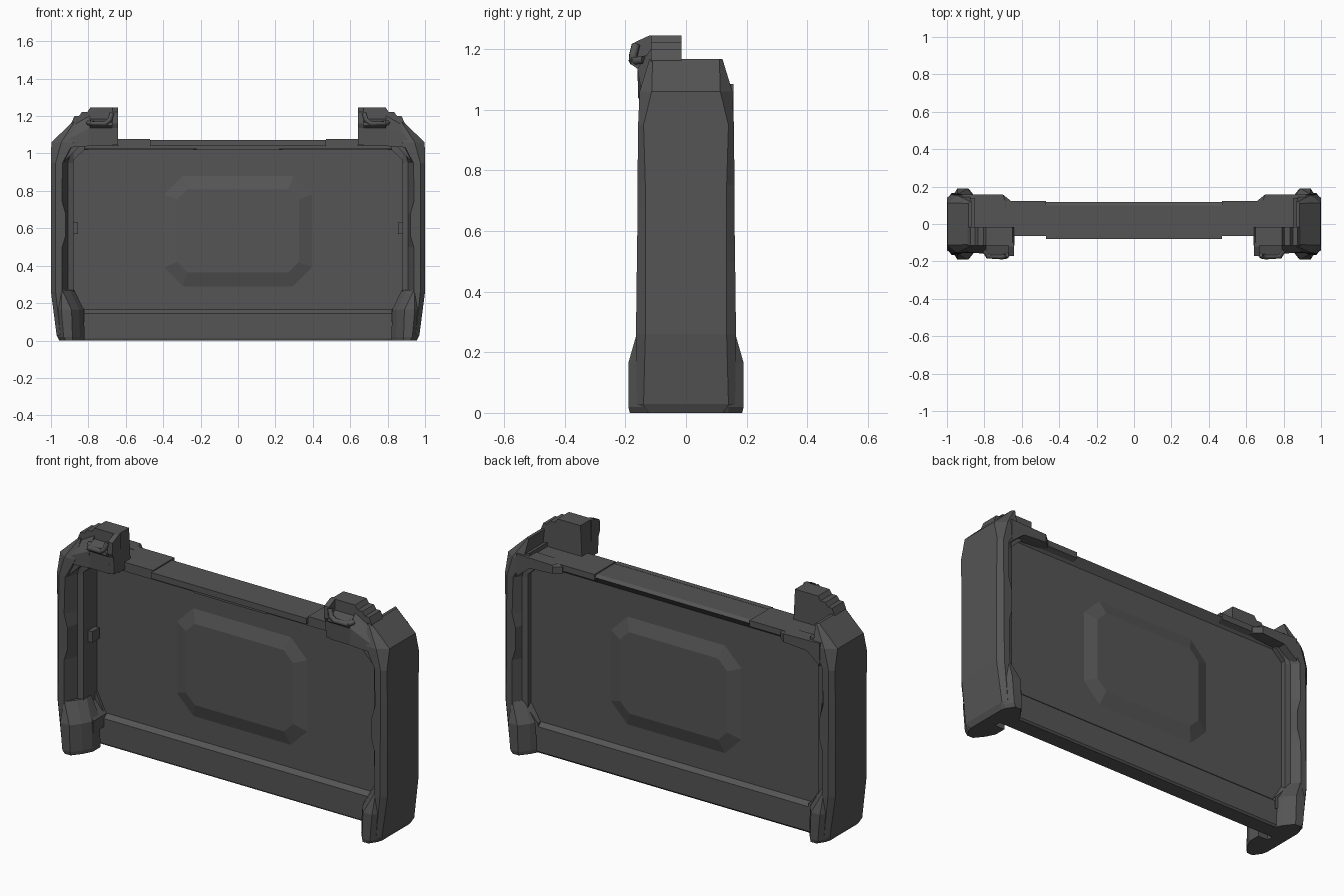
import bpy, bmesh

if "Cube" in bpy.data.objects:
    bpy.data.objects.remove(bpy.data.objects["Cube"])

grey = bpy.data.materials.new("dark_grey")
grey.use_nodes = True
grey.diffuse_color = (0.09, 0.09, 0.09, 1)
grey.node_tree.nodes["Principled BSDF"].inputs["Base Color"].default_value = grey.diffuse_color


def loft(name, rings, mirror=False):
    """Skin a list of matching rings of 3D points and cap both ends."""
    bm = bmesh.new()
    rows = [[bm.verts.new(p) for p in ring] for ring in rings]
    n = len(rows[0])
    for a, b in zip(rows, rows[1:]):
        for i in range(n):
            j = (i + 1) % n
            bm.faces.new((a[i], a[j], b[j], b[i]))
    bm.faces.new(rows[0])
    bm.faces.new(rows[-1])
    bmesh.ops.recalc_face_normals(bm, faces=bm.faces)
    mesh = bpy.data.meshes.new(name)
    bm.to_mesh(mesh)
    bm.free()
    mesh.materials.append(grey)
    ob = bpy.data.objects.new(name, mesh)
    bpy.context.collection.objects.link(ob)
    if mirror:
        ob.modifiers.new("Mirror", 'MIRROR')
    return ob


def along_x(name, profile, x0, x1, mirror=False):
    return loft(name, [[(x, y, z) for y, z in profile] for x in (x0, x1)], mirror)


def along_y(name, profile, y0, y1, mirror=False):
    return loft(name, [[(x, y, z) for x, z in profile] for y in (y0, y1)], mirror)


def box(name, x, y, z, mirror=False):
    return along_x(name, [(y[0], z[0]), (y[1], z[0]), (y[1], z[1]), (y[0], z[1])], x[0], x[1], mirror)


def octagon(w, z0, z1, c, y):
    return [(-w, y, z0 + c), (-w + c, y, z0), (w - c, y, z0), (w, y, z0 + c),
            (w, y, z1 - c), (w - c, y, z1), (-w + c, y, z1), (-w, y, z1 - c)]


# Centre panel with a raised octagonal plate on each side
box("centre_panel", (-0.9, 0.9), (0.035, 0.085), (0.1, 1.05))
for side, base, face in (("front", 0.035, 0.012), ("back", 0.085, 0.108)):
    loft(side + "_raised_plate", [octagon(0.395, 0.29, 0.88, 0.1, base),
                                  octagon(0.325, 0.365, 0.81, 0.055, face)])

# Bottom beam with sloped ledges
along_x("bottom_beam", [(0.015, 0), (0.1, 0), (0.108, 0.01), (0.108, 0.145), (0.085, 0.165),
                        (0.035, 0.165), (0.01, 0.145), (0.01, 0.01)], -0.88, 0.88)

# Top beam, front lip and raised end pads
along_x("top_beam", [(-0.06, 1.025), (0.085, 1.02), (0.118, 1.06), (0.1, 1.072), (-0.06, 1.072)], -0.9, 0.9)
box("front_lip", (-0.47, 0.47), (-0.08, -0.05), (1.04, 1.073))
box("front_lip_catch", (-0.22, 0.22), (-0.065, -0.02), (1.022, 1.05))
box("front_lip_strip", (0.24, 0.8), (-0.05, 0), (1.02, 1.035), True)
along_x("beam_end_pad", [(-0.065, 1.04), (0.09, 1.03), (0.122, 1.045), (0.122, 1.078), (-0.065, 1.078)],
        0.47, 0.9, True)

# Side pillars, skinned upward: z, outer x, chamfer x, outer half depth, full half depth, inner x
pillar = [(0, 0.955, 0.935, 0.12, 0.155, 0.9), (0.03, 0.97, 0.95, 0.14, 0.162, 0.9),
          (0.26, 1.0, 0.975, 0.134, 0.165, 0.94), (0.5, 1.0, 0.975, 0.134, 0.162, 0.94),
          (0.56, 1.0, 0.975, 0.134, 0.161, 0.922), (0.68, 1.0, 0.975, 0.134, 0.16, 0.922),
          (0.75, 1.0, 0.975, 0.134, 0.16, 0.942), (0.95, 1.0, 0.975, 0.14, 0.158, 0.938),
          (1.06, 0.998, 0.945, 0.113, 0.153, 0.88), (1.168, 0.885, 0.875, 0.11, 0.12, 0.868)]


def pillar_ring(z, xo, xf, yo, yf, xi):
    deep = min(0.88, xi)
    flange = min(0.91, xi)
    return [(xo, -yo, z), (xo, yo, z), (xf, yf, z), (xi, yf, z), (flange, 0.118, z), (deep, 0.112, z),
            (deep, -0.08, z), (flange, -0.09, z), (xi, -yf, z), (xf, -yf, z)]


loft("side_pillar", [pillar_ring(*p) for p in pillar], True)

# Flared feet, front and back
for name, s in (("front_foot", -1), ("back_foot", 1)):
    rings = []
    for z, xo, xi, y in ((0, 0.95, 0.82, 0.185), (0.02, 0.962, 0.82, 0.19),
                         (0.165, 0.975, 0.825, 0.19), (0.27, 0.975, 0.875, 0.16)):
        rings.append([(xo, s * 0.14, z), (xo - 0.03, s * y, z), (xi + 0.065, s * y, z),
                      (xi + 0.025, s * (y - 0.05), z), (xi, s * (y - 0.1), z),
                      (xi, s * 0.02, z), (xo, s * 0.02, z)])
    loft(name, rings, True)

# Diagonal corner braces of the opening, plus small side latches
lower = [(0.91, 0.1), (0.82, 0.1), (0.82, 0.165), (0.88, 0.23), (0.91, 0.28)]
upper = [(0.94, 0.93), (0.88, 0.965), (0.82, 1.02), (0.82, 1.06), (0.94, 1.08)]
along_y("lower_corner_brace", lower, -0.08, 0.112, True)
along_y("upper_corner_brace", upper, -0.08, 0.112, True)
outer = [(0.95, 0.93), (0.92, 0.965), (0.85, 1.035), (0.85, 1.1), (0.94, 1.07)]
along_y("outer_corner_brace", outer, -0.145, 0.14, True)
box("side_latch", (0.855, 0.9), (-0.04, 0.02), (0.57, 0.63), True)

# Sloped cover over each rear top corner
flap = [(0.92, 0.96), (0.84, 1.025), (0.66, 1.035), (0.66, 1.07), (0.69, 1.08), (0.92, 1.085)]
loft("rear_corner_flap", [[(x, 0.08, z) for x, z in flap],
                          [(x, 0.125, z) for x, z in flap],
                          [(max(x, 0.7), 0.157, z) for x, z in flap]], True)

# Stepped turret on each front top corner
steps = [(0.64, 1.04), (0.65, 1.245), (0.79, 1.245), (0.805, 1.222), (0.835, 1.222),
         (0.85, 1.2), (0.875, 1.2), (0.89, 1.165), (0.9, 1.04)]
along_y("turret", steps, -0.115, -0.015, True)
along_x("turret_cheek", [(-0.1, 1.045), (-0.155, 1.045), (-0.16, 1.135), (-0.172, 1.16),
                         (-0.17, 1.222), (-0.12, 1.245), (-0.1, 1.245)], 0.642, 0.67, True)
along_x("turret_nose", [(-0.1, 1.04), (-0.155, 1.04), (-0.16, 1.135), (-0.182, 1.15),
                        (-0.18, 1.165), (-0.115, 1.185), (-0.1, 1.185)], 0.67, 0.79, True)
loft("turret_fairing", [[(0.79, -0.1, 1.04), (0.79, -0.158, 1.04), (0.79, -0.16, 1.135), (0.79, -0.1, 1.225)],
                        [(0.93, -0.1, 1.03), (0.93, -0.152, 1.03), (0.92, -0.148, 1.07), (0.87, -0.1, 1.18)]], True)

# Bent hook on the front of each turret
curve = bpy.data.curves.new("hook", 'CURVE')
curve.dimensions = '3D'
curve.bevel_depth = 0.014
curve.bevel_resolution = 1
curve.use_fill_caps = True
path = [(0.8, -0.14, 1.165), (0.78, -0.172, 1.16), (0.71, -0.175, 1.16),
        (0.685, -0.174, 1.18), (0.675, -0.165, 1.215)]
spline = curve.splines.new('POLY')
spline.points.add(len(path) - 1)
for point, co in zip(spline.points, path):
    point.co = (*co, 1)
curve.materials.append(grey)
hook = bpy.data.objects.new("hook", curve)
bpy.context.collection.objects.link(hook)
hook.modifiers.new("Mirror", 'MIRROR')
